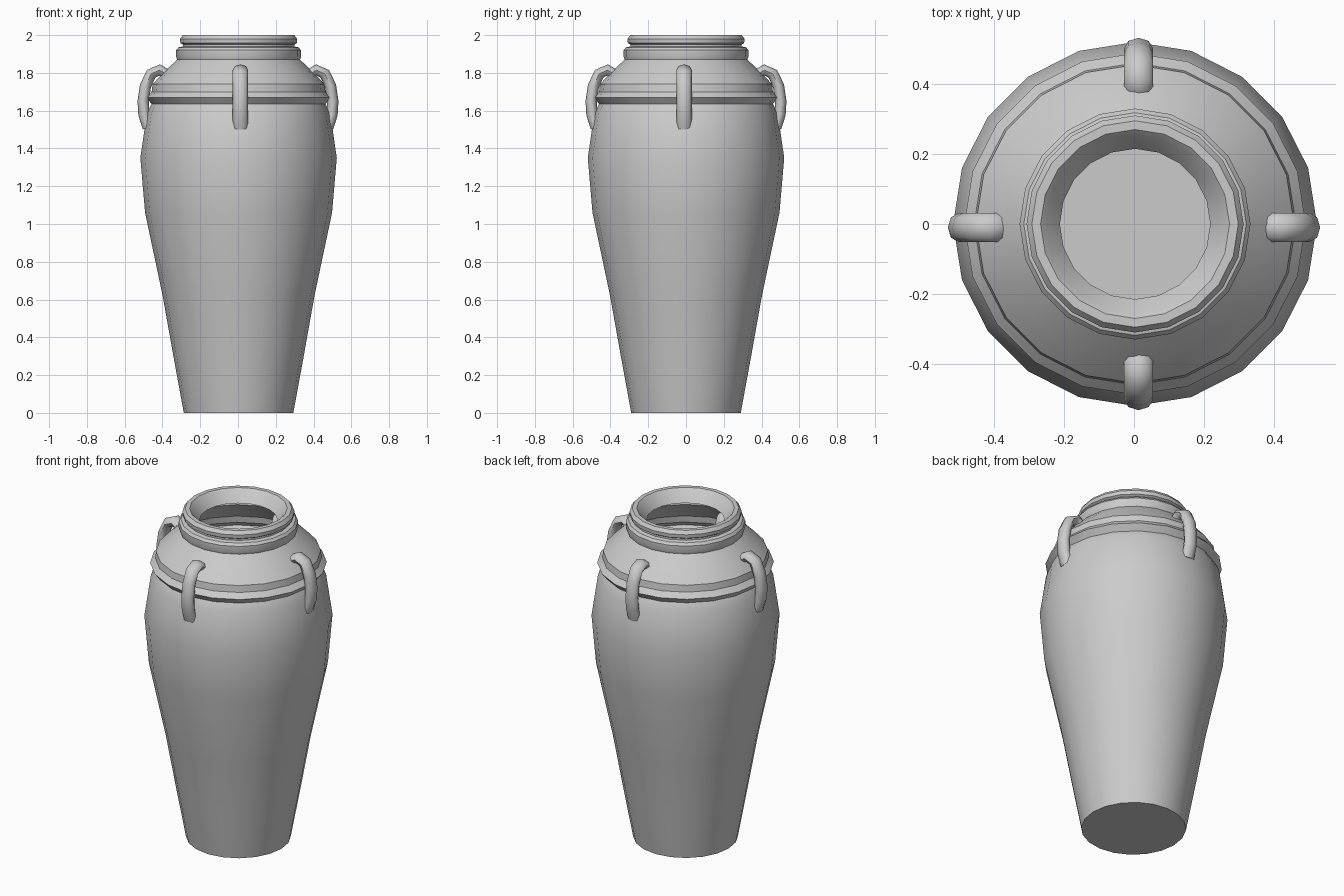
import bpy
import bmesh
from math import cos, sin, pi, radians
from mathutils import Vector, Matrix

cube = bpy.data.objects.get("Cube")
if cube:
    bpy.data.objects.remove(cube)

clay = bpy.data.materials.new("grey clay")
clay.use_nodes = True
clay.diffuse_color = (0.6, 0.6, 0.6, 1)
clay.node_tree.nodes["Principled BSDF"].inputs["Base Color"].default_value = (0.6, 0.6, 0.6, 1)


def skin(bm, rings, closed_start, closed_end):
    """Bridge equal rings of vertices into a tube."""
    n = len(rings[0])
    for a, b in zip(rings, rings[1:]):
        for i in range(n):
            j = (i + 1) % n
            bm.faces.new((a[i], a[j], b[j], b[i]))
    if closed_start:
        bm.faces.new(rings[0][::-1])
    if closed_end:
        bm.faces.new(rings[-1])


def finish(bm, name, angle):
    mesh = bpy.data.meshes.new(name)
    bm.to_mesh(mesh)
    bm.free()
    mesh.materials.append(clay)
    obj = bpy.data.objects.new(name, mesh)
    bpy.context.collection.objects.link(obj)
    bpy.ops.object.select_all(action='DESELECT')
    obj.select_set(True)
    bpy.context.view_layer.objects.active = obj
    bpy.ops.object.shade_smooth_by_angle(angle=radians(angle))
    return obj


# Jar: one thin shell, turned from a radius / height profile
profile = [
    (0.29, 0), (0.345, 0.3), (0.402, 0.62), (0.495, 1.06), (0.52, 1.35),
    (0.485, 1.59), (0.46, 1.635),                                # belly
    (0.488, 1.67), (0.46, 1.70), (0.455, 1.74),                  # shoulder band
    (0.40, 1.80), (0.325, 1.87),                                 # shoulder
    (0.33, 1.885), (0.33, 1.92), (0.318, 1.935), (0.295, 1.94),  # neck ring
    (0.295, 1.95), (0.308, 1.958), (0.31, 1.98), (0.295, 2.0),   # rim
    (0.27, 2.0), (0.255, 1.985), (0.215, 1.93),                  # mouth
]
SIDES = 20
bm = bmesh.new()
rings = [[bm.verts.new((r * cos(2 * pi * i / SIDES) + 0.003, r * sin(2 * pi * i / SIDES), z))
          for i in range(SIDES)] for r, z in profile]
skin(bm, rings, True, False)
finish(bm, "jar_body", 32)

# Handles: oval tube swept along a hooked path
path = [Vector((x, 0, z)) for x, z in (
    (0.36, 1.75), (0.375, 1.79), (0.415, 1.815), (0.46, 1.795),
    (0.49, 1.73), (0.502, 1.65), (0.498, 1.58), (0.475, 1.51))]


def handle(name, turn, offset):
    bm = bmesh.new()
    rings = []
    for k, p in enumerate(path):
        tangent = (path[min(k + 1, len(path) - 1)] - path[max(k - 1, 0)]).normalized()
        out = Vector((-tangent.z, 0, tangent.x))
        rings.append([bm.verts.new(p + out * 0.03 * cos(t) + Vector((0, 0.041 * sin(t), 0)))
                      for t in (pi * i / 4 for i in range(8))])
    skin(bm, rings, True, True)
    bmesh.ops.recalc_face_normals(bm, faces=bm.faces)
    bmesh.ops.transform(bm, verts=bm.verts,
                        matrix=Matrix.Translation(offset) @ Matrix.Rotation(turn, 4, 'Z'))
    finish(bm, name, 60)


handle("left_handle", 0, (0, -0.01, 0))
handle("back_handle", pi / 2, (0.013, 0, 0))
handle("right_handle", pi, (0, -0.01, 0))
handle("front_handle", -pi / 2, (0.013, 0, 0))
